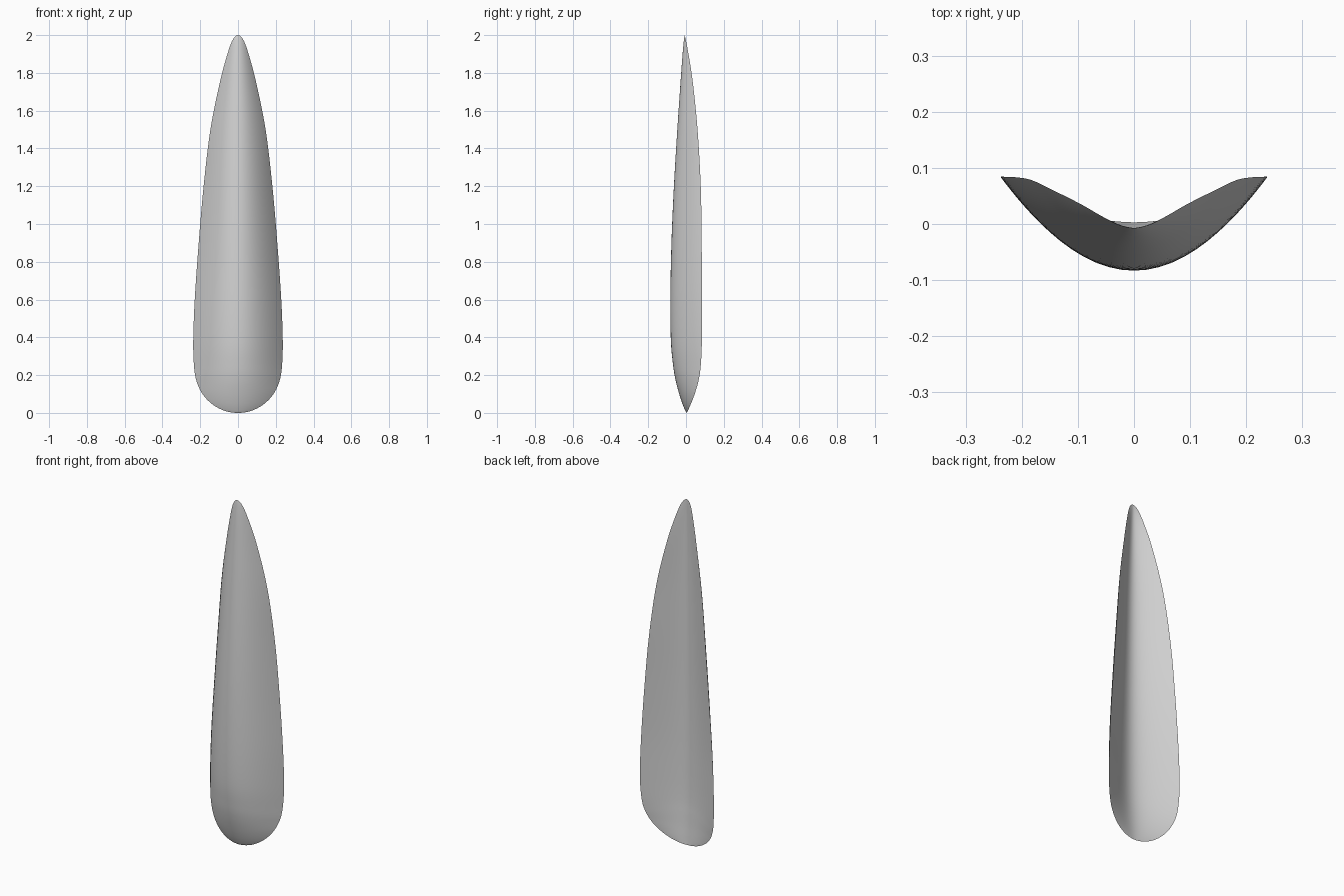
import bpy
import bmesh
import math

cube = bpy.data.objects.get("Cube")
if cube:
    bpy.data.objects.remove(cube, do_unlink=True)

# Stations up the petal: height, half width, rim y, front middle y, back middle y
STATIONS = [
    (0, 0, .003, .003, .003),
    (.012, .073, .01, -.004, .002),
    (.048, .139, .026, -.019, -.001),
    (.103, .19, .047, -.037, -.006),
    (.173, .221, .067, -.055, -.011),
    (.25, .233, .078, -.068, -.016),
    (.38, .237, .084, -.08, -.02),
    (.6, .229, .084, -.083, -.023),
    (.9, .208, .083, -.077, -.023),
    (1.2, .182, .078, -.064, -.02),
    (1.5, .146, .061, -.046, -.016),
    (1.75, .096, .036, -.029, -.012),
    (1.9, .056, .013, -.018, -.009),
    (1.975, .028, -.001, -.011, -.007),
    (2, 0, -.007, -.007, -.007),
]
STEPS = 6      # rings between stations
ACROSS = 32    # columns from rim to rim
CREASE = 0.33  # roundness of the valley at the back


def mirrored(station):
    z, w, *rest = station
    return (z, -w, *rest)


def catmull(p0, p1, p2, p3, t):
    return [0.5 * (2 * b + (c - a) * t + (2 * a - 5 * b + 4 * c - d) * t * t
                   + (3 * b - a - 3 * c + d) * t ** 3)
            for a, b, c, d in zip(p0, p1, p2, p3)]


def front_shape(t):
    return t * t


def back_shape(t):
    return (math.hypot(t, CREASE) - CREASE) / (math.hypot(1, CREASE) - CREASE)


def make_ring(bm, section):
    """Closed crescent section: front from right to left, then back again."""
    z, w, rim, front, back = section
    ts = [-math.cos(math.pi * i / ACROSS) for i in range(ACROSS + 1)]
    ring = [bm.verts.new((w * t, front + (rim - front) * front_shape(t), z)) for t in ts]
    ring += [bm.verts.new((w * t, back + (rim - back) * back_shape(t), z))
             for t in reversed(ts[1:-1])]
    return ring


# Smooth sections between the two tips
points = [mirrored(STATIONS[1])] + STATIONS + [mirrored(STATIONS[-2])]
sections = []
for i in range(len(STATIONS) - 1):
    for s in range(STEPS):
        sections.append(catmull(*points[i:i + 4], s / STEPS))

# Skin the sections and close both tips with fans
bm = bmesh.new()
rings = [make_ring(bm, section) for section in sections[1:]]
count = len(rings[0])
base = bm.verts.new((0, STATIONS[0][2], STATIONS[0][0]))
tip = bm.verts.new((0, STATIONS[-1][2], STATIONS[-1][0]))
for j in range(count):
    k = (j + 1) % count
    for low, high in zip(rings, rings[1:]):
        bm.faces.new((low[j], low[k], high[k], high[j]))
    bm.faces.new((base, rings[0][k], rings[0][j]))
    bm.faces.new((tip, rings[-1][j], rings[-1][k]))
bmesh.ops.recalc_face_normals(bm, faces=bm.faces)

mesh = bpy.data.meshes.new("petal")
bm.to_mesh(mesh)
bm.free()
petal = bpy.data.objects.new("petal", mesh)
bpy.context.collection.objects.link(petal)

# Single plain colour
colour = (0.66, 0.66, 0.66, 1)
material = bpy.data.materials.new("light_grey")
material.use_nodes = True
material.diffuse_color = colour
for node in material.node_tree.nodes:
    if node.type == "BSDF_PRINCIPLED":
        node.inputs["Base Color"].default_value = colour
mesh.materials.append(material)

# Smooth faces with a sharp rim
bpy.ops.object.select_all(action="DESELECT")
petal.select_set(True)
bpy.context.view_layer.objects.active = petal
bpy.ops.object.shade_smooth_by_angle(angle=math.radians(60))
